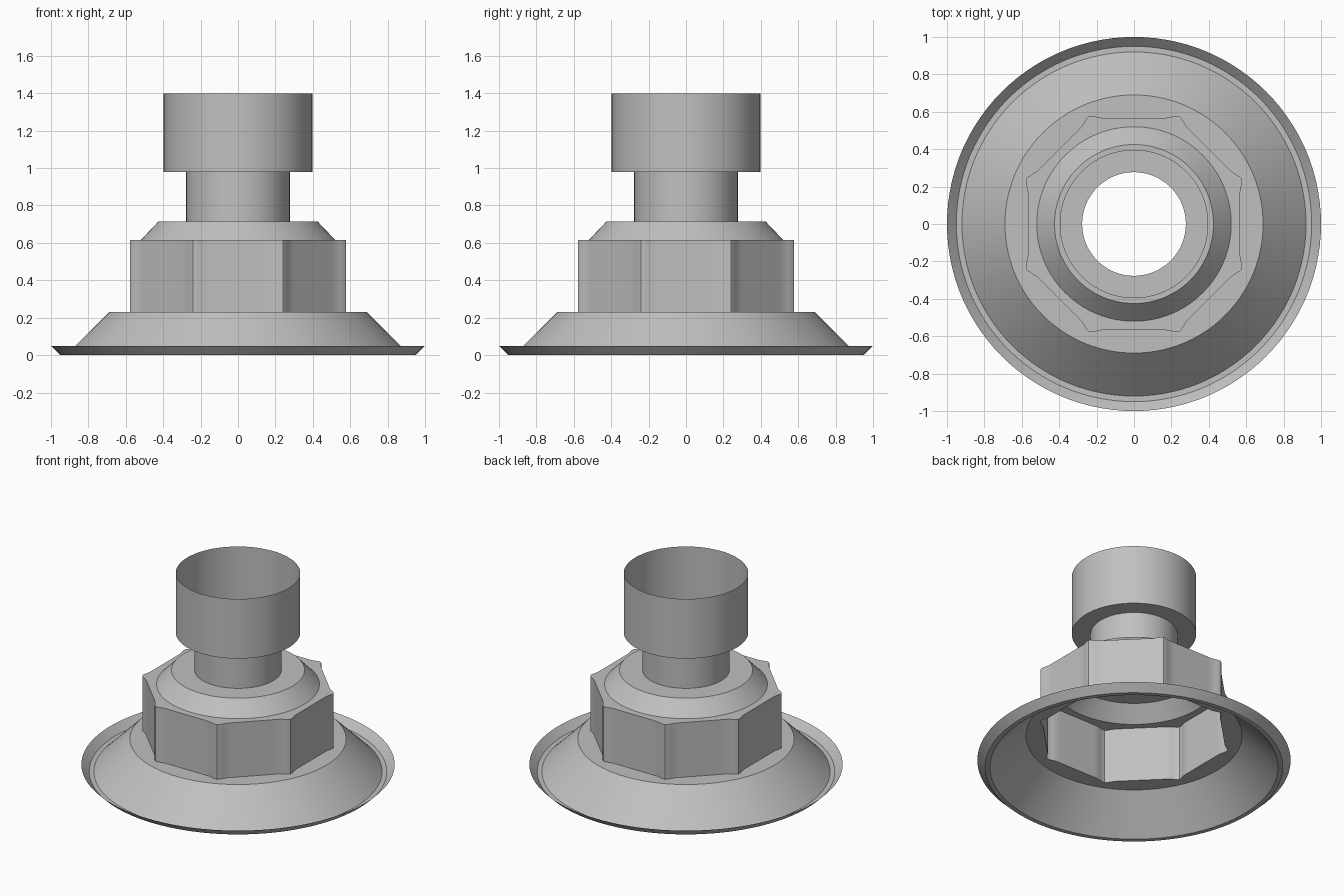
import bpy, bmesh
from math import radians, degrees, cos, sin

cube = bpy.data.objects.get("Cube")
if cube:
    bpy.data.objects.remove(cube)

grey = bpy.data.materials.new("plain grey")
colour = (0.53, 0.53, 0.53, 1)
grey.diffuse_color = colour
grey.use_nodes = True
grey.node_tree.nodes["Principled BSDF"].inputs["Base Color"].default_value = colour

# Rounded lobe on each corner of the nut: degrees from the corner -> radius
LOBE = {0: 0.626, 1.7: 0.619, 3.3: 0.607, 5.8: 0.592}
FLAT = 0.567
STEPS = sorted({s * a for a in LOBE for s in (-1, 1)}
               | {s * a for a in (9, 12.5, 16, 19.5) for s in (-1, 1)} | {22.5})
ANGLES = [(22.5 + 45 * k + a, a) for k in range(8) for a in STEPS]


def ring(bm, radius, z):
    """Circle of the given radius, or the lobed nut outline when radius is None."""
    verts = []
    for angle, step in ANGLES:
        r = radius
        if r is None:
            r = LOBE.get(abs(step)) or FLAT / cos(radians(22.5 - abs(step)))
        t = radians(angle)
        verts.append(bm.verts.new((r * cos(t), r * sin(t), z)))
    return verts


def shell(name, profile):
    """Open thin shell through a list of (radius, height) rings, bottom to top."""
    bm = bmesh.new()
    rings = [ring(bm, r, z) for r, z in profile]
    n = len(ANGLES)
    for low, high in zip(rings, rings[1:]):
        for i in range(n):
            j = (i + 1) % n
            bm.faces.new((low[i], low[j], high[j], high[i]))
    mesh = bpy.data.meshes.new(name)
    bm.to_mesh(mesh)
    bm.free()
    mesh.materials.append(grey)
    obj = bpy.data.objects.new(name, mesh)
    bpy.context.collection.objects.link(obj)
    bpy.ops.object.select_all(action='DESELECT')
    obj.select_set(True)
    bpy.context.view_layer.objects.active = obj
    bpy.ops.object.shade_smooth_by_angle(angle=radians(30))


NUT = None
# Upturned rim, flat foot, sloping skirt and its shoulder
shell("flared_base", [(1.0, 0.05), (0.95, 0), (0.92, 0), (0.69, 0.23), (NUT, 0.23)])
# Eight-sided grip with lobed corners
shell("grip_nut", [(NUT, 0.23), (NUT, 0.615), (0.52, 0.615)])
# Bevelled collar on the grip
shell("collar", [(0.52, 0.615), (0.425, 0.715), (0.277, 0.715)])
# Narrow neck
shell("neck", [(0.277, 0.715), (0.277, 0.98)])
# Open cup at the top
shell("top_cup", [(0.277, 0.98), (0.397, 0.98), (0.397, 1.4)])
